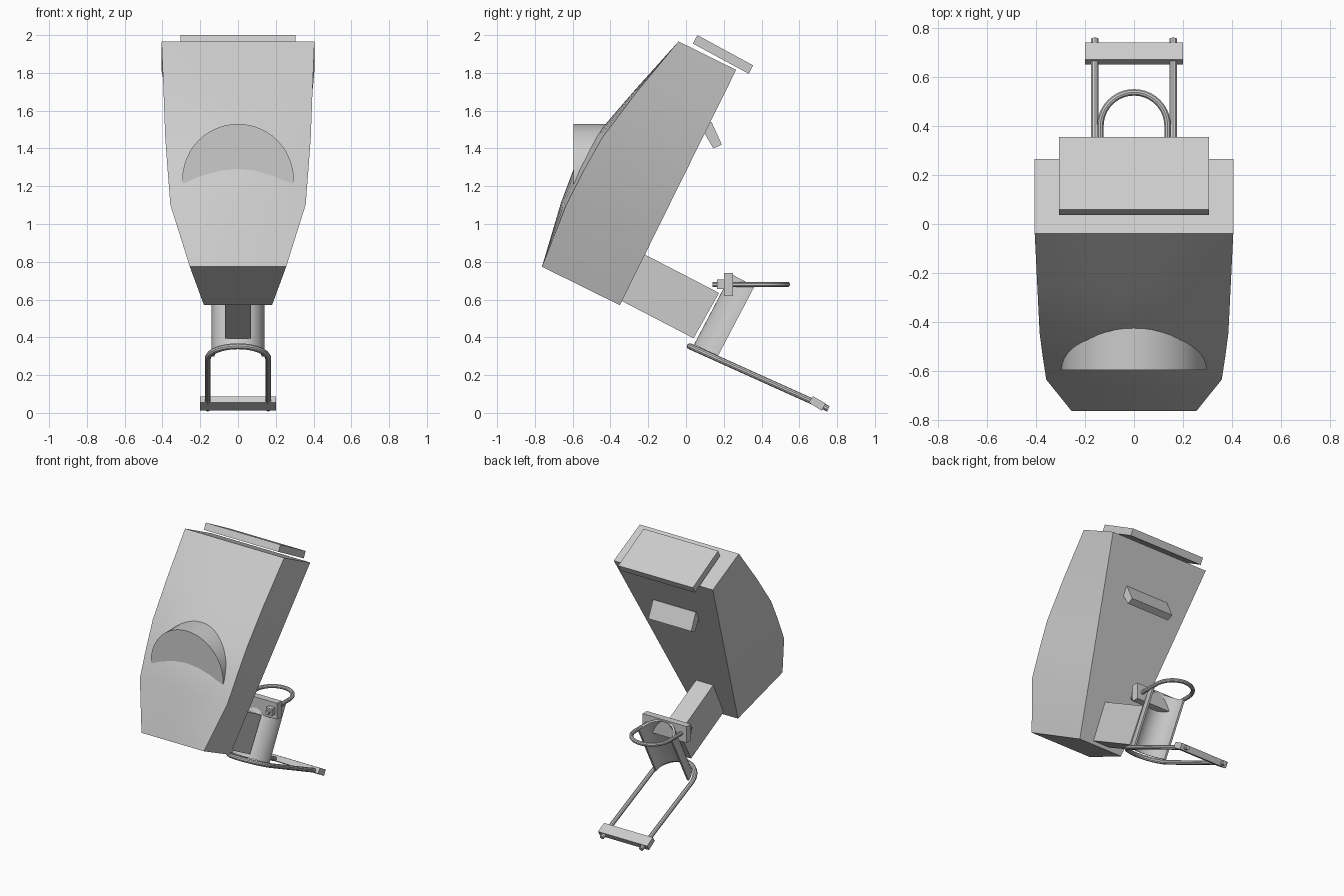
import bpy, bmesh, math
from mathutils import Vector

if "Cube" in bpy.data.objects:
    bpy.data.objects.remove(bpy.data.objects["Cube"])

GREY = (0.6, 0.6, 0.6, 1)
grey = bpy.data.materials.new("light grey")
grey.use_nodes = True
grey.diffuse_color = GREY
grey.node_tree.nodes["Principled BSDF"].inputs["Base Color"].default_value = GREY


def finish(name, bm, smooth=False):
    bmesh.ops.recalc_face_normals(bm, faces=bm.faces)
    me = bpy.data.meshes.new(name)
    bm.to_mesh(me)
    bm.free()
    ob = bpy.data.objects.new(name, me)
    bpy.context.collection.objects.link(ob)
    me.materials.append(grey)
    if smooth:
        bpy.ops.object.select_all(action='DESELECT')
        ob.select_set(True)
        bpy.context.view_layer.objects.active = ob
        bpy.ops.object.shade_smooth_by_angle(angle=math.radians(30))
    return ob


def loft(bm, rings, closed=True):
    """Skin rings of points and cap both ends."""
    rows = [[bm.verts.new(p) for p in r] for r in rings]
    n = len(rows[0])
    for a, b in zip(rows, rows[1:]):
        for i in range(n):
            bm.faces.new((a[i], a[(i + 1) % n], b[(i + 1) % n], b[i]))
    bm.faces.new(rows[0][::-1])
    bm.faces.new(rows[-1])


def slab(name, profile, half_width):
    """Side outline in (y, z), extruded evenly across x."""
    bm = bmesh.new()
    loft(bm, [[(x, y, z) for y, z in profile] for x in (-half_width, half_width)])
    return finish(name, bm)


def rod(name, pts, radius, sides=10):
    """Round bar swept along a flat path."""
    pts = [Vector(p) for p in pts]
    normal = (pts[1] - pts[0]).cross(pts[len(pts) // 2] - pts[0]).normalized()
    rings = []
    for i, p in enumerate(pts):
        t = (pts[min(i + 1, len(pts) - 1)] - pts[max(i - 1, 0)]).normalized()
        side = t.cross(normal)
        rings.append([p + radius * (math.cos(a) * normal + math.sin(a) * side)
                      for a in (2 * math.pi * k / sides for k in range(sides))])
    bm = bmesh.new()
    loft(bm, rings)
    return finish(name, bm, True)


def u_bolt(name, centre, out, half_gap, leg, radius):
    """Half circle bulging towards out, with two straight legs the other way."""
    c, out, x = Vector(centre), Vector(out).normalized(), Vector((1, 0, 0))
    arc = [c + half_gap * (math.cos(a) * x + math.sin(a) * out)
           for a in (math.pi * k / 20 for k in range(21))]
    return rod(name, [arc[0] - out * leg] + arc + [arc[-1] - out * leg], radius)


# Tilted main housing: straight back, bowed front, tapering to the bottom
BASE = Vector((0, -0.35, 0.57))
UP = Vector((0, 0.443, 0.897))
FRONT = Vector((0, -0.897, 0.443))
LENGTH = 1.389
# height, side depth, centre depth, front half width
stations = [(0, .46, .46, .255), (.35, .49, .52, .358), (.55, .487, .54, .372),
            (.75, .477, .512, .385), (1.05, .42, .435, .394), (LENGTH, .34, .34, .405)]
bm = bmesh.new()
rings = []
for h, side, mid, w in stations:
    back_w = 0.18 + 0.225 * h / LENGTH
    ring = [BASE + UP * h + Vector((s * back_w, 0, 0)) for s in (1, -1)]
    for k in range(-4, 5):
        t = k / 4
        ring.append(BASE + UP * h + FRONT * (side + (mid - side) * (1 - t * t))
                    + Vector((t * w, 0, 0)))
    rings.append(ring)
loft(bm, rings)
finish("housing", bm, True)

# Round hood over the front
bm = bmesh.new()
loft(bm, [[(0.295 * math.cos(a), y, 1.235 + 0.295 * math.sin(a))
           for a in (2 * math.pi * k / 48 for k in range(48))] for y in (-0.595, -0.3)])
finish("front_hood", bm, True)

# Flat plates and blocks
slab("top_plate", [(.06, 2.0), (.355, 1.84), (.332, 1.795), (.037, 1.955)], .305)
slab("rear_tab", [(.075, 1.52), (.135, 1.54), (.19, 1.42), (.145, 1.40)], .175)
slab("neck", [(-.25, .855), (.175, .635), (.04, .395), (-.36, .603)], .07)

# Half-round sleeve, open to the back
bm = bmesh.new()
axis = Vector((0, .466, .885))
ahead = Vector((0, -.885, .466))
foot = Vector((0, .167, .298))
arcs = [(r, [math.pi * k / 24 for k in range(25)]) for r in (.14, .125)]
outline = [(r, a) for r, angles in arcs for a in (angles if r == .14 else angles[::-1])]
loft(bm, [[foot + axis * h + ahead * (r * math.sin(a)) + Vector((r * math.cos(a), 0, 0))
           for r, a in outline] for h in (0, .42)])
finish("sleeve", bm, True)

# Upper clamp: ring, cross bar and nuts
u_bolt("upper_clamp_ring", (0, .40, .68), (0, 1, 0), .137, .26, .014)
slab("upper_clamp_bar", [(.2, .62), (.25, .62), (.25, .74), (.2, .74)], .18)
for label, s in (("left", 1), ("right", -1)):
    nut = slab(label + "_clamp_nut", [(.165, .655), (.2, .655), (.2, .705), (.165, .705)], .025)
    nut.location.x = s * .137

# Lower clamp: long sloping bolt and end bar
u_bolt("lower_clamp_bolt", (0, .166, .287), (0, -.91, .41), .16, .645, .016)
slab("lower_clamp_bar", [(.65, .055), (.672, .088), (.74, .05), (.718, .012)], .2)
